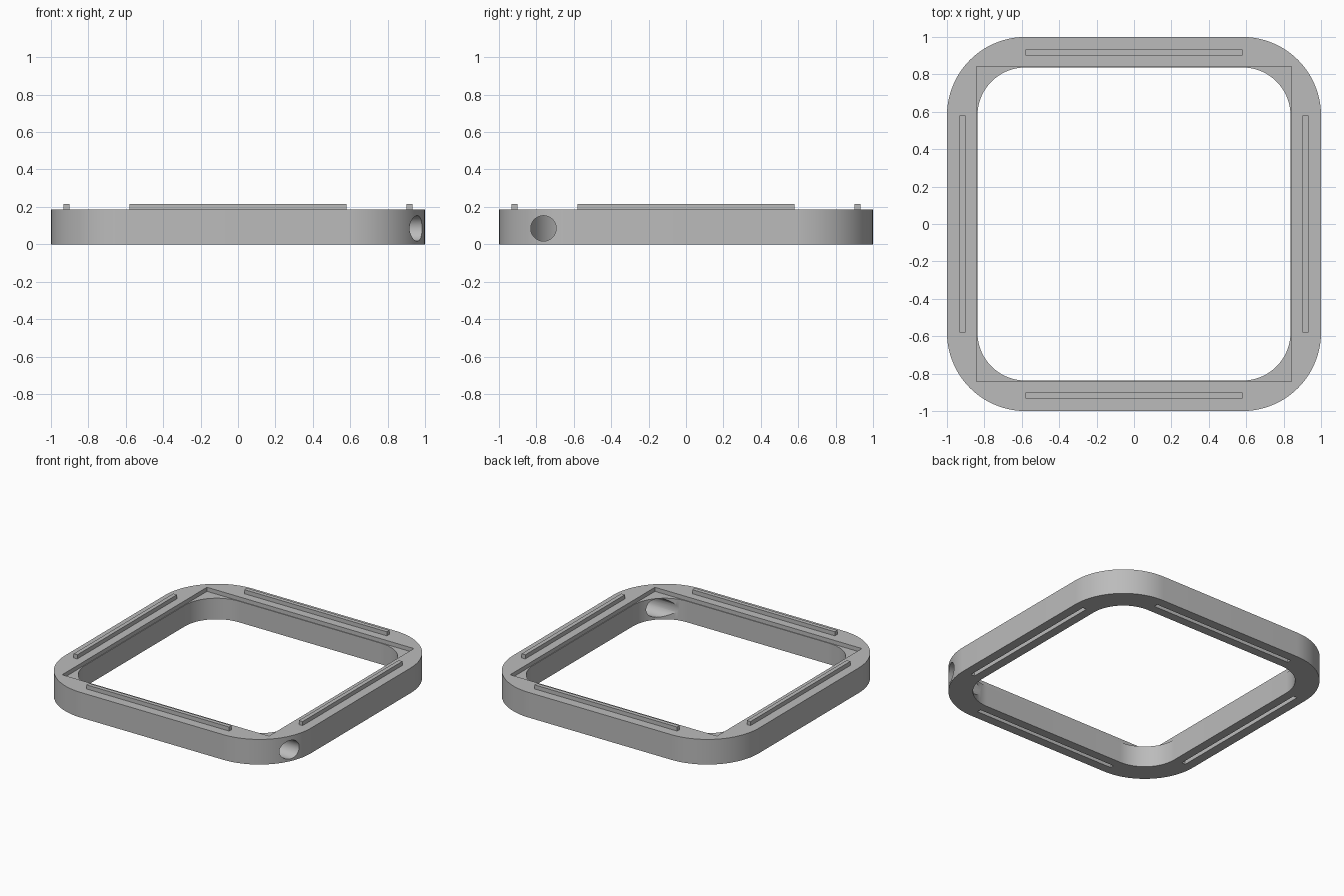
import bpy
import bmesh
from math import pi, sin, cos, radians
from mathutils import Matrix

cube = bpy.data.objects.get("Cube")
if cube:
    bpy.data.objects.remove(cube, do_unlink=True)

HEIGHT = 0.185          # frame body
CORNER = 0.58           # centre of the corner arcs, also half the rib length
INNER = 0.837           # half width of the opening
RIB_AT, RIB_W, RIB_H = 0.917, 0.03, 0.03

grey = bpy.data.materials.new("plain_grey")
grey.use_nodes = True
tone = (0.5, 0.5, 0.5, 1)
grey.diffuse_color = tone
grey.node_tree.nodes["Principled BSDF"].inputs["Base Color"].default_value = tone


def make_object(name, bm):
    bmesh.ops.recalc_face_normals(bm, faces=bm.faces)
    mesh = bpy.data.meshes.new(name)
    bm.to_mesh(mesh)
    bm.free()
    mesh.materials.append(grey)
    obj = bpy.data.objects.new(name, mesh)
    bpy.context.collection.objects.link(obj)
    return obj


def box(name, size, centre):
    bm = bmesh.new()
    bmesh.ops.create_cube(bm, size=1)
    bmesh.ops.scale(bm, vec=size, verts=bm.verts)
    bmesh.ops.translate(bm, vec=centre, verts=bm.verts)
    return make_object(name, bm)


def rounded_square(half, steps=24):
    points = []
    for q, (sx, sy) in enumerate([(1, 1), (-1, 1), (-1, -1), (1, -1)]):
        for i in range(steps + 1):
            a = pi / 2 * (q + i / steps)
            r = half - CORNER
            points.append((sx * CORNER + r * cos(a), sy * CORNER + r * sin(a)))
    return points


def activate(obj):
    bpy.ops.object.select_all(action="DESELECT")
    obj.select_set(True)
    bpy.context.view_layer.objects.active = obj


def cut(target, cutter):
    cutter.hide_render = True
    mod = target.modifiers.new("cut", "BOOLEAN")
    mod.operation = "DIFFERENCE"
    mod.solver = "EXACT"
    mod.object = cutter
    activate(target)
    bpy.ops.object.modifier_apply(modifier=mod.name)
    bpy.data.objects.remove(cutter, do_unlink=True)


# Rounded square ring: four matching loops joined by quads
bm = bmesh.new()
loops = [[bm.verts.new((x, y, z)) for x, y in rounded_square(half)]
         for half, z in [(1, 0), (1, HEIGHT), (INNER, HEIGHT), (INNER, 0)]]
count = len(loops[0])
for k in range(4):
    a, b = loops[k], loops[(k + 1) % 4]
    for i in range(count):
        j = (i + 1) % count
        bm.faces.new((a[i], a[j], b[j], b[i]))
frame = make_object("frame", bm)

# Square seat sunk into the top
cut(frame, box("seat_cutter", (1.684, 1.684, 0.2), (0, 0, HEIGHT + 0.07)))

# Round cable hole running along x through one front corner
bm = bmesh.new()
bmesh.ops.create_cone(bm, cap_ends=True, segments=48, radius1=0.068,
                      radius2=0.068, depth=0.7,
                      matrix=Matrix.Translation((0.8, -0.762, 0.085))
                      @ Matrix.Rotation(pi / 2, 4, "Y"))
cut(frame, make_object("hole_cutter", bm))

# Ribs on top and matching grooves underneath
sides = [("front", 0, -1), ("back", 0, 1), ("left", 1, 0), ("right", -1, 0)]
for side, dx, dy in sides:
    length = 2 * CORNER
    size = (RIB_W, length) if dx else (length, RIB_W)
    x, y = dx * RIB_AT, dy * RIB_AT
    cut(frame, box("groove_cutter", (*size, 2 * RIB_H), (x, y, 0)))
    box(side + "_rib", (*size, RIB_H), (x, y, HEIGHT + RIB_H / 2))

activate(frame)
bpy.ops.object.shade_smooth_by_angle(angle=radians(30))
